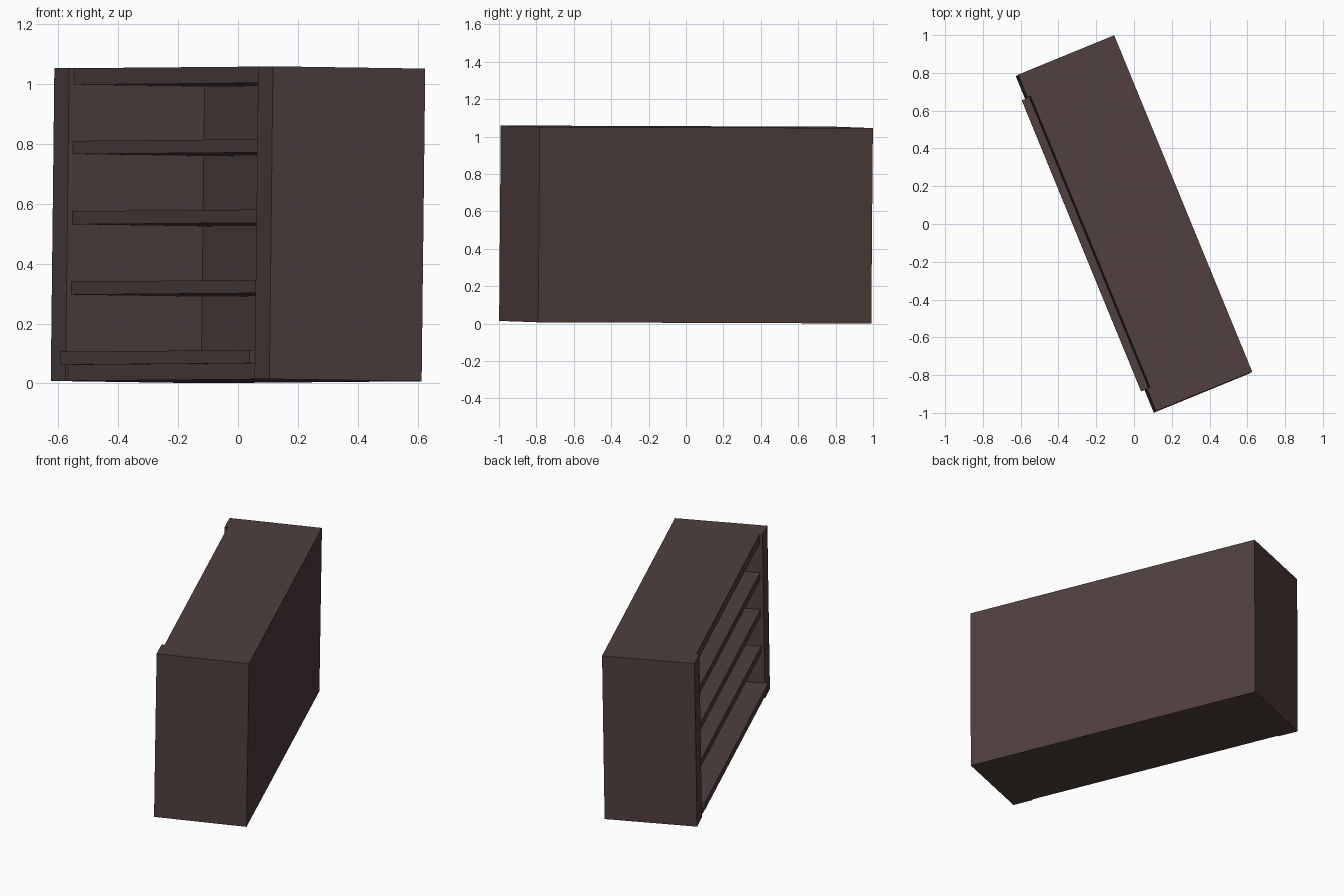
import bpy, bmesh
from mathutils import Matrix, Vector
from math import radians

if "Cube" in bpy.data.objects:
    bpy.data.objects.remove(bpy.data.objects["Cube"])

W, L, H = 0.55, 1.925, 1.045      # depth, length, height of the bookcase
SIDE, BACK = 0.13, 0.06           # side and back panel thickness

wood = bpy.data.materials.new("dark_brown_wood")
wood.diffuse_color = (0.08, 0.05, 0.049, 1)
wood.use_nodes = True
wood.node_tree.nodes["Principled BSDF"].inputs["Base Color"].default_value = wood.diffuse_color

# The case is turned about z and leans very slightly
up = Vector((0.0115, 0.0083, 1)).normalized()
lean = Vector((0, 0, 1)).rotation_difference(up).to_matrix().to_4x4()
base = Vector((0, 0, 0.0075)) - Vector((up.x, up.y, 0)) * H / 2
PLACE = Matrix.Translation(base) @ lean @ Matrix.Rotation(radians(22.3), 4, 'Z')


def board(name, lo, hi):
    """Flat board between two opposite corners, in bookcase space."""
    lo, hi = Vector(lo), Vector(hi)
    bm = bmesh.new()
    bmesh.ops.create_cube(bm, size=1)
    for v in bm.verts:
        v.co = Vector([(lo[i] + hi[i]) / 2 + v.co[i] * (hi[i] - lo[i]) for i in range(3)])
    mesh = bpy.data.meshes.new(name)
    bm.to_mesh(mesh)
    bm.free()
    mesh.materials.append(wood)
    ob = bpy.data.objects.new(name, mesh)
    ob.matrix_world = PLACE
    bpy.context.collection.objects.link(ob)
    return ob


x0, x1 = -W / 2, W / 2            # open front, closed back
y = L / 2 - SIDE                  # inner face of the side panels
xb = x1 - BACK                    # inner face of the back panel

# Thick side panels
board("side_panel_near", (x0, -L / 2, 0), (x1, -y, H))
board("side_panel_far", (x0, y, 0), (x1, L / 2, H))

# Back, top and plinth
board("back_panel", (xb, -y, 0), (x1, y, H))
board("top_panel", (x0 + 0.018, -y, 0.99), (xb, y, H))
board("plinth", (x0 + 0.008, -y, 0), (xb, y, 0.053))

# Projecting bottom shelf and three recessed shelves
board("bottom_shelf", (x0 - 0.02, -y, 0.053), (xb, y, 0.097))
for i in range(3):
    z = 0.288 + 0.235 * i
    board(f"shelf_{i + 1}", (x0 + 0.018, -y, z), (xb, y, z + 0.044))
